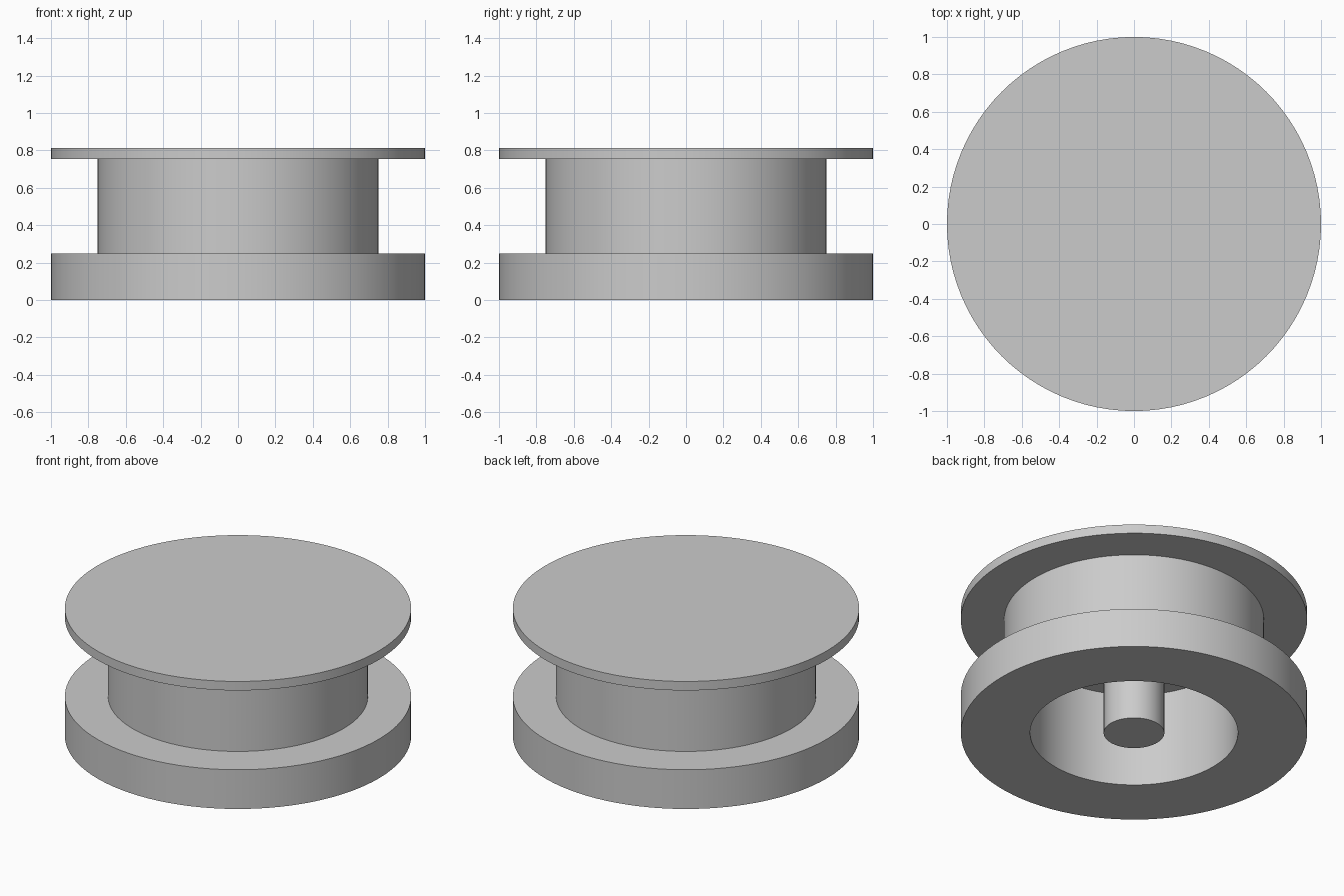
import bpy
import bmesh
import math

SEGMENTS = 96

# Remove the default cube
cube = bpy.data.objects.get("Cube")
if cube:
    bpy.data.objects.remove(cube, do_unlink=True)

# Plain grey material
grey = bpy.data.materials.new("plain_grey")
grey.use_nodes = True
colour = (0.6, 0.6, 0.6, 1.0)
grey.diffuse_color = colour
grey.node_tree.nodes["Principled BSDF"].inputs["Base Color"].default_value = colour


def lathe(name, profile, material):
    """Turn a (radius, height) profile around z into a closed solid."""
    bm = bmesh.new()
    verts = [bm.verts.new((r, 0, z)) for r, z in profile]
    edges = [bm.edges.new(pair) for pair in zip(verts, verts[1:])]
    bmesh.ops.spin(bm, geom=verts + edges, cent=(0, 0, 0), axis=(0, 0, 1),
                   angle=math.tau, steps=SEGMENTS, use_duplicate=False)
    bmesh.ops.remove_doubles(bm, verts=bm.verts[:], dist=0.0001)
    # Merge the fans at the axis into single flat end faces
    poles = [v for v in bm.verts if math.hypot(v.co.x, v.co.y) < 0.001]
    bmesh.ops.dissolve_verts(bm, verts=poles)
    bmesh.ops.recalc_face_normals(bm, faces=bm.faces[:])
    mesh = bpy.data.meshes.new(name)
    bm.to_mesh(mesh)
    bm.free()
    mesh.materials.append(material)
    obj = bpy.data.objects.new(name, mesh)
    bpy.context.collection.objects.link(obj)
    bpy.ops.object.select_all(action="DESELECT")
    obj.select_set(True)
    bpy.context.view_layer.objects.active = obj
    bpy.ops.object.shade_smooth_by_angle(angle=math.radians(30))
    return obj


# Main sizes
rim_radius, drum_radius = 1.0, 0.75
bore_radius, post_radius = 0.6, 0.175
base_top, cap_bottom, cap_top = 0.25, 0.755, 0.8125
bore_top = 0.6

# Flanged body with a blind bore and a centre post, turned as one solid
profile = [
    (0, 0), (post_radius, 0), (post_radius, bore_top),          # centre post
    (bore_radius, bore_top), (bore_radius, 0),                  # bore
    (rim_radius, 0), (rim_radius, base_top),                    # thick base flange
    (drum_radius, base_top), (drum_radius, cap_bottom),         # drum
    (rim_radius, cap_bottom), (rim_radius, cap_top), (0, cap_top),  # thin cap
]
lathe("flanged_spool", profile, grey)
